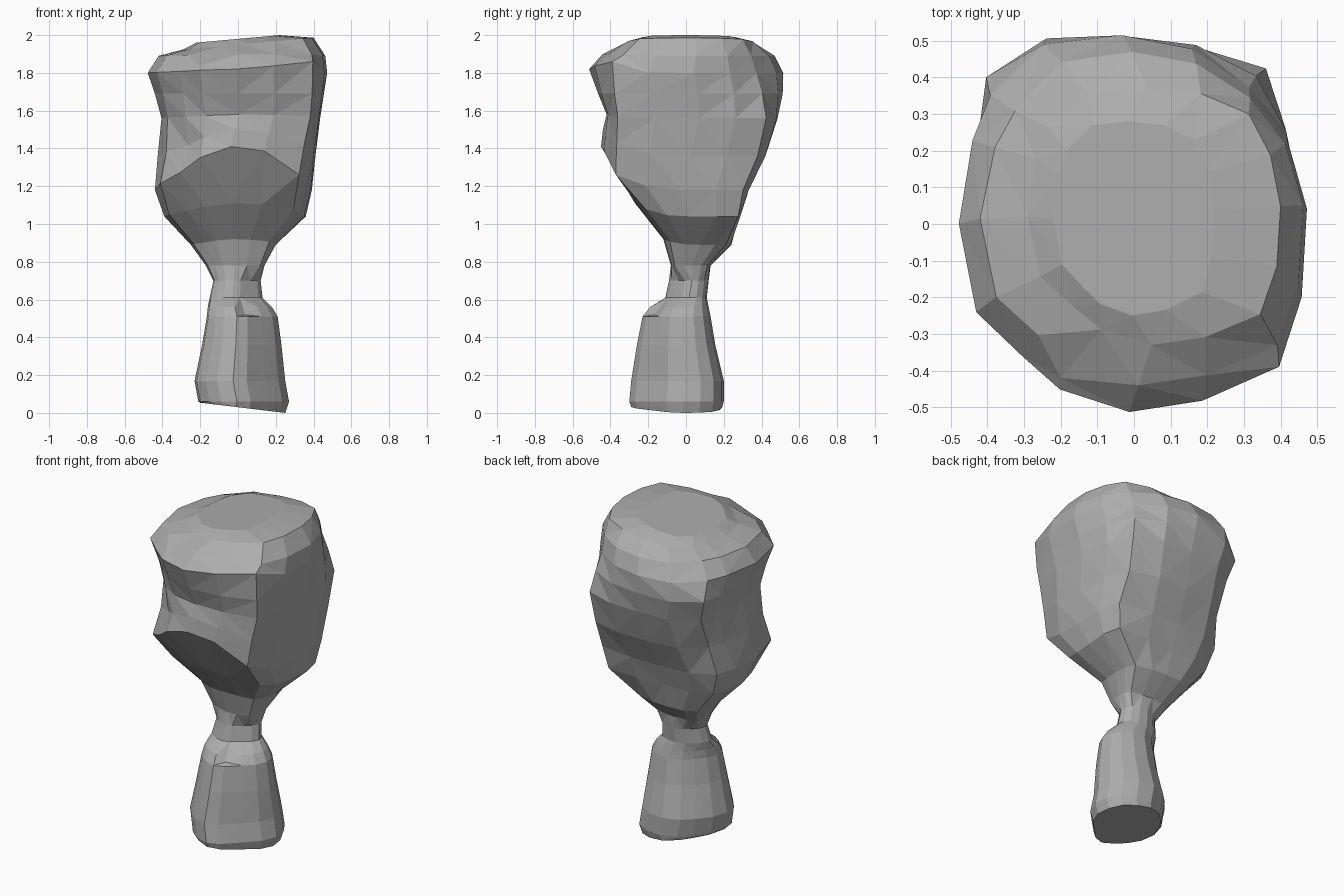
import bpy
import bmesh
from mathutils import Vector

default_cube = bpy.data.objects.get("Cube")
if default_cube:
    bpy.data.objects.remove(default_cube, do_unlink=True)

# One plain stone colour
stone = bpy.data.materials.new("grey stone")
stone.use_nodes = True
stone_colour = (0.42, 0.42, 0.42, 1.0)
stone.diffuse_color = stone_colour
stone.node_tree.nodes["Principled BSDF"].inputs["Base Color"].default_value = stone_colour

# Unit outlines, counter-clockwise seen from above
stalk_outline = [
    (1, 0.15), (0.95, 0.5), (0.78, 0.78), (0.45, 0.95), (0.05, 1),
    (-0.35, 0.85), (-0.62, 0.6), (-0.88, 0.28), (-1, -0.1), (-0.95, -0.45),
    (-0.75, -0.7), (-0.5, -0.88), (-0.15, -1), (0.15, -0.88),
    (0.55, -0.5), (0.85, -0.2),
]
belly_outline = [
    (1, 0.08), (0.98, 0.52), (0.85, 0.84), (0.38, 0.97), (-0.06, 1),
    (-0.52, 0.97), (-0.86, 0.78), (-0.96, 0.47), (-1, 0), (-0.93, -0.47),
    (-0.67, -0.7), (-0.42, -0.89), (-0.02, -1), (0.4, -0.96),
    (0.85, -0.8), (0.95, -0.39),
]
crown_outline = [
    (1, 0.08), (0.92, 0.48), (0.75, 0.8), (0.37, 0.96), (-0.06, 1),
    (-0.52, 0.96), (-0.84, 0.7), (-0.93, 0.45), (-1, 0), (-0.9, -0.47),
    (-0.64, -0.7), (-0.42, -0.88), (-0.02, -1), (0.4, -0.94),
    (0.84, -0.76), (0.97, -0.39),
]

# Rings: height, left edge, right edge, front edge, back edge, lift of the front
stalk = [
    (0.03, -0.2, 0.25, -0.29, 0.19, 0),
    (0.06, -0.21, 0.27, -0.3, 0.2, 0),
    (0.17, -0.23, 0.25, -0.29, 0.2, 0),
    (0.36, -0.19, 0.23, -0.26, 0.155, 0),
    (0.51, -0.165, 0.21, -0.23, 0.13, 0),
    (0.56, -0.16, 0.18, -0.19, 0.12, 0),
    (0.61, -0.15, 0.13, -0.11, 0.11, 0),
    (0.7, -0.13, 0.12, -0.09, 0.12, 0),
]
belly = [
    (0.78, -0.17, 0.14, -0.08, 0.13, 0),
    (0.89, -0.25, 0.2, -0.12, 0.24, 0.03),
    (1.04, -0.39, 0.35, -0.27, 0.28, 0.07),
    (1.18, -0.44, 0.385, -0.45, 0.33, 0.23),
]
crown = [
    (1.36, -0.425, 0.41, -0.44, 0.42, 0.14),
    (1.56, -0.405, 0.435, -0.42, 0.485, 0.02),
    (1.69, -0.44, 0.455, -0.465, 0.512, 0),
    (1.8, -0.478, 0.472, -0.513, 0.515, 0.02),
    (1.89, -0.42, 0.462, -0.44, 0.47, 0.01),
]
roof = [
    (1.95, -0.29, 0.4, -0.33, 0.37, 0),
    (1.98, -0.22, 0.22, -0.25, 0.28, 0),
]

# Bulges and dents of the four corners, from the upper belly to the crown rim
corners = [
    (2, (1, 1), (0.04, 0.035, 0.045, 0.03, -0.01, -0.04, -0.035)),
    (6, (-1, 1), (0, 0, 0, 0.025, 0.035, -0.01, -0.025)),
    (10, (-1, -1), (0, 0, -0.01, 0.025, 0.01, 0, 0)),
    (14, (0.3, -1), (0, 0, 0.03, 0.05, 0.03, 0, 0)),
]


def add_ring(bm, row, outline, tilt=0):
    z, left, right, front, back, lift = row
    verts = []
    for u, v in outline:
        x = (left + right) / 2 + u * (right - left) / 2
        y = (front + back) / 2 + v * (back - front) / 2
        rise = lift * max(0, -v) ** 2.5 + tilt * x
        verts.append(bm.verts.new((x, y, z + rise)))
    return verts


def bridge(bm, lower, upper):
    count = len(lower)
    for i in range(count):
        j = (i + 1) % count
        bm.faces.new((lower[i], lower[j], upper[j], upper[i]))


# Stalk, belly, crown and sloping roof are one continuous carved stone
bm = bmesh.new()
stalk_rings = [add_ring(bm, stalk[0], stalk_outline, -0.12)]
stalk_rings += [add_ring(bm, row, stalk_outline) for row in stalk[1:]]
belly_rings = [add_ring(bm, row, belly_outline) for row in belly]
crown_rings = [add_ring(bm, row, crown_outline) for row in crown]
roof_rings = [add_ring(bm, row, crown_outline, 0.09) for row in roof]

# Shape the corners, easing the neighbours along
for index, (dx, dy), pushes in corners:
    for ring, push in zip(belly_rings[2:] + crown_rings, pushes):
        for offset, share in ((-1, 0.4), (0, 1), (1, 0.4)):
            ring[index + offset].co += Vector((dx, dy, 0)) * push * share

# Belly ledge dips and crown rim rises at the front left corner
belly_rings[-1][14].co.z -= 0.05
crown_rings[3][13].co.z += 0.02
crown_rings[3][14].co.z += 0.05

# Chipped corner above the front
crown_rings[-1][11].co = Vector((-0.2, -0.42, 1.84))

# Chipped shelf where the stalk narrows
stalk_rings[5][13].co.z -= 0.04

rings = stalk_rings + belly_rings + crown_rings + roof_rings
for lower, upper in zip(rings, rings[1:]):
    bridge(bm, lower, upper)
bm.faces.new(reversed(rings[0]))
bm.faces.new(rings[-1])

# Split the bands into rough facets
bmesh.ops.triangulate(bm, faces=[f for f in bm.faces if len(f.verts) == 4],
                      quad_method="SHORT_EDGE")
bmesh.ops.recalc_face_normals(bm, faces=bm.faces[:])

mesh = bpy.data.meshes.new("stone_pillar")
bm.to_mesh(mesh)
bm.free()
mesh.materials.append(stone)
pillar = bpy.data.objects.new("stone_pillar", mesh)
bpy.context.collection.objects.link(pillar)
